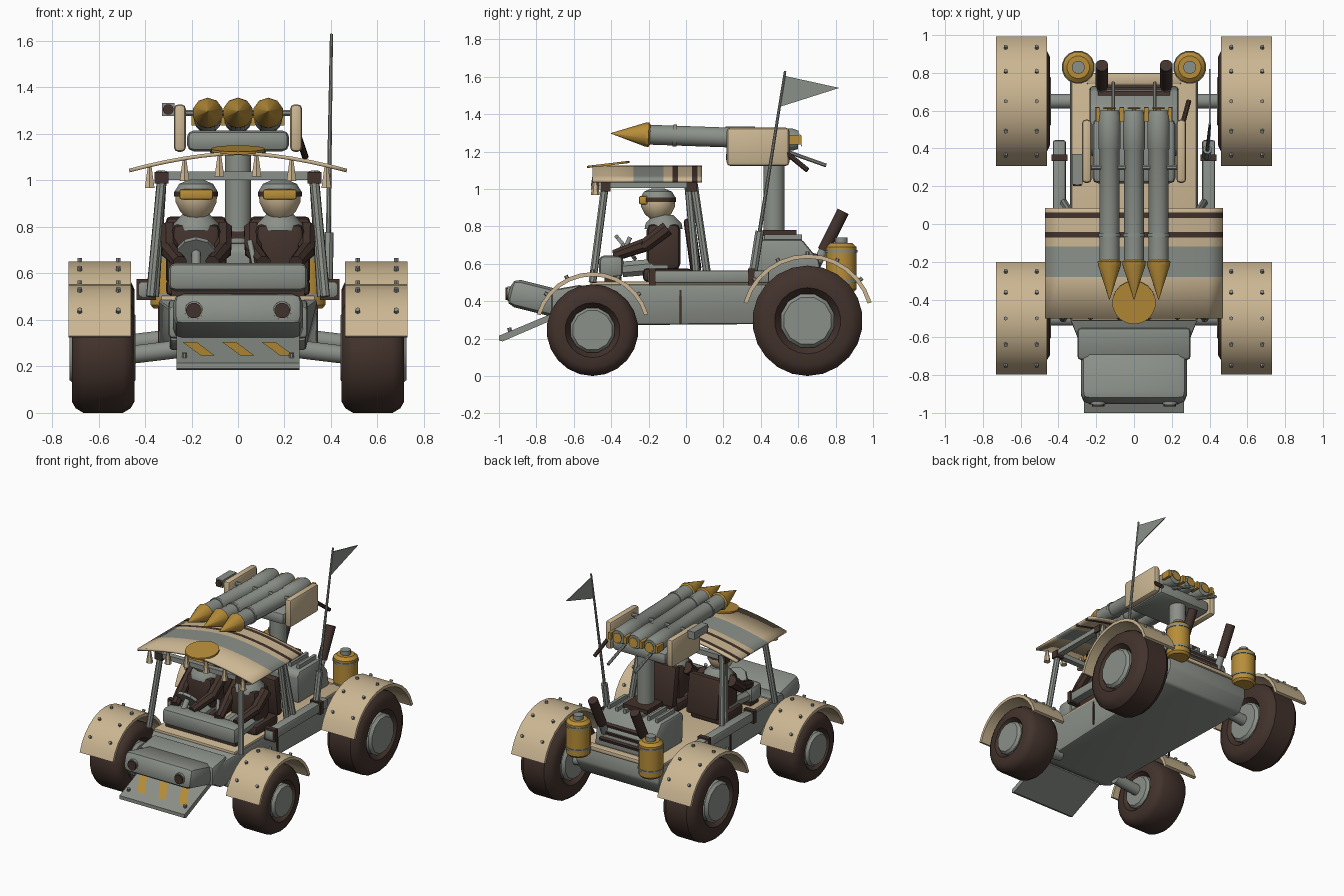
import bpy, bmesh, math
from mathutils import Vector, Matrix

old = bpy.data.objects.get("Cube")
if old:
    bpy.data.objects.remove(old, do_unlink=True)

def material(name, rgb):
    m = bpy.data.materials.new(name)
    m.use_nodes = True
    m.diffuse_color = (*rgb, 1)
    m.node_tree.nodes["Principled BSDF"].inputs["Base Color"].default_value = (*rgb, 1)
    return m

SAND = material("sand", (.60, .47, .29))
GREY = material("grey", (.26, .28, .25))
BROWN = material("dark brown", (.055, .032, .025))
GOLD = material("ochre", (.48, .27, .04))

def finish(name, bm, *mats, smooth=True):
    bmesh.ops.recalc_face_normals(bm, faces=bm.faces[:])
    me = bpy.data.meshes.new(name)
    bm.to_mesh(me)
    bm.free()
    for m in mats:
        me.materials.append(m)
    if smooth:
        me.polygons.foreach_set("use_smooth", [True] * len(me.polygons))
        me.set_sharp_from_angle(angle=math.radians(35))
    ob = bpy.data.objects.new(name, me)
    bpy.context.collection.objects.link(ob)
    return ob

def bevel(bm, width):
    if width:
        bmesh.ops.bevel(bm, geom=bm.edges[:], offset=width, segments=2, profile=.5, affect='EDGES')

def box(name, mat, centre, size, bev=0, tilt=0):
    # Box tilted about x, in degrees
    bm = bmesh.new()
    bmesh.ops.create_cube(bm, size=1, matrix=Matrix.Diagonal((*size, 1)))
    bevel(bm, bev)
    bm.transform(Matrix.Translation(centre) @ Matrix.Rotation(math.radians(tilt), 4, 'X'))
    return finish(name, bm, mat)

def prism(name, mat, pts, x0, x1, bev=0):
    # Side profile (y, z) stretched across x
    bm = bmesh.new()
    f = bm.faces.new([bm.verts.new((x0, y, z)) for y, z in pts])
    new = bmesh.ops.extrude_face_region(bm, geom=[f])["geom"]
    bmesh.ops.translate(bm, vec=(x1 - x0, 0, 0), verts=[v for v in new if isinstance(v, bmesh.types.BMVert)])
    bmesh.ops.recalc_face_normals(bm, faces=bm.faces[:])
    bevel(bm, bev)
    return finish(name, bm, mat)

def lathe(name, mats, base, axis, profile, n=16):
    # Profile of (distance along axis, radius), closed at both ends
    bm = bmesh.new()
    rings = [[bm.verts.new((r * math.cos(a), r * math.sin(a), d))
              for a in (math.tau * (i + .5) / n for i in range(n))] for d, r in profile]
    for a, b in zip(rings, rings[1:]):
        for i in range(n):
            j = (i + 1) % n
            bm.faces.new((a[i], a[j], b[j], b[i]))
    bm.faces.new(rings[0])
    bm.faces.new(rings[-1])
    rot = Vector(axis).to_track_quat('Z', 'Y').to_matrix().to_4x4()
    bm.transform(Matrix.Translation(base) @ rot)
    return finish(name, bm, *(mats if isinstance(mats, tuple) else (mats,)))

def rod(name, mat, p, q, r, r2=None, n=12):
    d = Vector(q) - Vector(p)
    return lathe(name, mat, p, d, [(0, r), (d.length, r if r2 is None else r2)], n)

UP = (0, 0, 1)

# Hull, narrowing to the front
hull = prism("hull", GREY, [(-.68, .31), (-.63, .45), (-.5, .49), (.79, .49), (.8, .38),
                           (.74, .28), (-.6, .27)], -.34, .34, .015)
for v in hull.data.vertices:
    if v.co.y < -.55:
        v.co.x *= .86
box("deck", SAND, (0, .13, .492), (.66, 1.28, .025), .005)
box("nose", GREY, (0, -.8, .415), (.56, .3, .15), .045, -14)
prism("bonnet", GREY, [(-.72, .32), (-.72, .46), (-.55, .49), (-.55, .32)], -.3, .3, .02)
prism("front_flap", GREY, [(-1, .19), (-.98, .185), (-.69, .31), (-.69, .345), (-1, .215)], -.265, .265)

# Slanted warning stripes lying on the flap
for i, x in enumerate((-.24, -.07, .1)):
    bm = bmesh.new()
    flap = lambda y: .222 + (y + 1) * .419
    bm.faces.new([bm.verts.new((x + dx, y, flap(y))) for dx, y in
                  ((0, -.8), (.06, -.8), (.14, -.94), (.08, -.94))])
    finish(f"flap_stripe_{i}", bm, GOLD, smooth=False)

# Wheels, fenders and rivets, with running gear on both sides
for s, side in ((-1, "right"), (1, "left")):
    for end, yc, R, FR in (("front", -.5, .245, .31), ("rear", .65, .295, .356)):
        tag = f"{end}_{side}"
        c = (s * .58, yc, R)
        half = [(.09, .48), (.135, .6), (.135, .8), (.118, .92), (.085, 1)]
        prof = [(-w, r * R) for w, r in half] + [(w, r * R) for w, r in half[::-1]]
        lathe(f"tyre_{tag}", BROWN, c, (s, 0, 0), prof, 22)
        lathe(f"hub_{tag}", GREY, c, (s, 0, 0), [(-.14, .44 * R), (-.12, .5 * R), (.125, .5 * R), (.145, .44 * R)], 12)
        rod(f"axle_{tag}", GREY, (s * .25, yc, R + .03), (s * .5, yc, R), .04)
        angles = [math.radians(-74 + 148 * i / 12) for i in range(13)]
        arc = lambda rad, aa: [(yc + rad * math.sin(a), R + rad * math.cos(a)) for a in aa]
        prism(f"fender_{tag}", SAND, arc(FR, angles) + arc(FR - .022, angles[::-1]), s * .46, s * .73)
        for k in range(-2, 3):
            a = math.radians(k * 26)
            d = Vector((0, math.sin(a), math.cos(a)))
            for x in (.515, .68):
                p = Vector((s * x, yc, R)) + d * (FR - .005)
                rod(f"rivet_{tag}", GREY, p, p + d * .02, .011, n=6)
    # Side bars with clamps
    box(f"side_bar_{side}", GREY, (s * .395, .12, .53), (.07, .65, .07), .015)
    for y in (-.18, .35):
        box(f"bar_clamp_{side}", BROWN, (s * .395, y, .53), (.085, .035, .09))
    box(f"hull_seam_{side}", BROWN, (s * .341, -.03, .37), (.008, .012, .18))
    # Headlamps and flap bolts
    rod(f"headlamp_rim_{side}", GREY, (s * .19, -.88, .44), (s * .19, -.955, .44), .043, .04)
    rod(f"headlamp_{side}", BROWN, (s * .19, -.94, .44), (s * .19, -.965, .44), .034)
    rod(f"flap_bolt_{side}", GREY, (s * .23, -.94, .235), (s * .23, -.945, .258), .012, n=8)
    # Canopy posts and rails
    for name, y0, y1, x0 in (("front_post", -.5, -.43, .375), ("rear_post", .12, .04, .375), ("rear_brace", .06, .01, .36)):
        rod(f"{name}_{side}", GREY, (s * x0, y0, .5), (s * .325, y1, 1.04), .021, n=8)
    for y in (-.43, .03):
        box(f"post_cap_{side}", BROWN, (s * .33, y, 1.012), (.06, .055, .05))
    box(f"canopy_rail_{side}", GREY, (s * .33, -.2, 1.022), (.045, .5, .035))
    # Fuel canister
    lathe(f"canister_{side}", GOLD, (s * .295, .83, .45), UP,
          [(0, .07), (.015, .083), (.24, .083), (.26, .06)], 16)
    for z in (.5, .66):
        rod(f"canister_band_{side}", GREY, (s * .295, .83, z), (s * .295, .83, z + .014), .088, n=16)
    rod(f"canister_cap_{side}", GREY, (s * .295, .83, .7), (s * .295, .83, .74), .035)
    box(f"canister_bracket_{side}", GREY, (s * .28, .76, .48), (.1, .1, .04))
    # Exhaust
    rod(f"exhaust_{side}", GREY, (s * .17, .69, .58), (s * .17, .745, .69), .026)
    rod(f"exhaust_muffler_{side}", BROWN, (s * .17, .735, .67), (s * .17, .84, .88), .034)

# Canopy: arched sheet coloured in bands along its length
bm = bmesh.new()
rows = (-.5, -.28, -.12, -.072, -.043, .033, .062, .085)
grid = [[bm.verts.new((x, y, 1.125 - .075 * (abs(x) / .47) ** 1.7)) for x in
         (.47 * i / 6 for i in range(-6, 7))] for y in rows]
for j in range(len(rows) - 1):
    for i in range(12):
        f = bm.faces.new((grid[j][i], grid[j][i + 1], grid[j + 1][i + 1], grid[j + 1][i]))
        f.material_index = {1: 1, 3: 2, 5: 2}.get(j, 0)
canopy = finish("canopy", bm, SAND, GREY, BROWN)
sol = canopy.modifiers.new("thickness", 'SOLIDIFY')
sol.thickness = .016
for y in (-.43, .03):
    box("canopy_crossbar", GREY, (0, y, 1.02), (.7, .04, .035))
lathe("canopy_disc", GOLD, (0, -.415, 1.125), (0, -.12, 1), [(0, .115), (.012, .115)], 18)
for x in (-.38, -.23, -.08, .08, .23, .38):
    top = 1.12 - .075 * (abs(x) / .47) ** 1.7
    rod("canopy_tassel", SAND, (x, -.485, top - .1), (x, -.485, top), .024, .008, 6)

# Dashboard
box("dashboard", GREY, (0, -.4, .585), (.6, .13, .12), .03)
box("dashboard_base", BROWN, (0, -.39, .51), (.57, .09, .04))
rod("steering_column", GREY, (-.18, -.4, .6), (-.18, -.33, .69), .02)
lathe("steering_wheel", GREY, (-.18, -.33, .68), (0, .6, .5), [(0, .085), (.02, .085)], 10)
rod("control_stick", GREY, (.08, -.36, .6), (.05, -.3, .74), .012)

# Crew and seats
for s, side in ((-1, "right"), (1, "left")):
    x = s * .18
    box(f"seat_back_{side}", BROWN, (x, .035, .7), (.26, .06, .29), .02, 8)
    box(f"seat_base_{side}", BROWN, (x, -.1, .54), (.26, .26, .07), .02)
    box(f"torso_{side}", BROWN, (x, -.12, .69), (.21, .18, .25), .035)
    lathe(f"collar_{side}", GREY, (x, -.12, .785), UP, [(0, .105), (.03, .1), (.075, .055)], 12)
    head = lathe(f"head_{side}", (SAND, GREY), (x, -.15, .835), UP,
                 [(0, .035), (.03, .07), (.07, .09), (.12, .093), (.15, .075), (.167, .035)], 14)
    for p in head.data.polygons:
        p.material_index = int(p.center.z > .955)
    rod(f"goggle_strap_{side}", BROWN, (x, -.15, .93), (x, -.15, .953), .097, n=14)
    box(f"goggles_{side}", GOLD, (x, -.222, .94), (.145, .06, .045), .01)
    for t in (-1, 1):
        rod(f"upper_arm_{side}", BROWN, (x + t * .115, -.1, .79), (x + t * .115, -.23, .69), .042, .038, 8)
        rod(f"forearm_{side}", BROWN, (x + t * .115, -.22, .7), (x + t * .07, -.38, .645), .038, .032, 8)
        rod(f"thigh_{side}", GREY, (x + t * .06, -.1, .59), (x + t * .06, -.34, .57), .045, n=8)

# Engine block with cooling fins and rear louvres
prism("engine", GREY, [(.37, .5), (.36, .7), (.39, .73), (.62, .73), (.71, .62), (.73, .5)], -.235, .235, .015)
for i in range(7):
    box("engine_fin", GREY, (-.195 + i * .065, .52, .74), (.022, .2, .035))
for i in range(3):
    box("engine_louvre", BROWN, (0, .72 - i * .018, .555 + i * .045), (.38, .035, .022), 0, -15)
box("rear_bar", SAND, (0, .77, .5), (.5, .06, .03), .008)

# Launcher post and cradle
box("post_base", BROWN, (0, .5, .765), (.2, .18, .03))
rod("launcher_post", GREY, (0, .47, .73), (0, .47, 1.16), .058, n=16)
box("launcher_cradle", GREY, (0, .385, 1.17), (.44, .34, .09), .03)
for s, side in ((-1, "right"), (1, "left")):
    box(f"cradle_plate_{side}", SAND, (s * .25, .385, 1.225), (.052, .335, .205), .02)
    rod(f"aim_handle_{side}", GREY, (s * .11, .54, 1.2), (s * .11, .75, 1.125), .011, n=8)
rod("cradle_crossbar", GREY, (-.28, .3, 1.29), (.24, .3, 1.29), .014, n=8)
rod("firing_lever", BROWN, (.26, .54, 1.19), (.29, .65, 1.1), .014, n=8)

# Rockets in a row
axis = Vector((0, -1, .035))
for i in (-1, 0, 1):
    base = Vector((i * .13, .6, 1.262))
    lathe("launch_tube", GREY, base, axis,
          [(0, .05), (.03, .06), (.2, .06), (.21, .054), (.82, .054)], 16)
    lathe("tube_band", GREY, base + axis * .65, axis, [(0, .06), (.02, .06)], 16)
    lathe("rocket_tip", GOLD, base + axis * .79, axis, [(0, .052), (.01, .066), (.03, .063), (.21, .002)], 10)
    rod("rocket_tail", GOLD, base + Vector((0, .015, 0)), base - axis * .012, .036)
for x in (-.19, -.065, .065, .19):
    box("tail_clip", GOLD, (x, .58, 1.262), (.022, .075, .05))

# Aiming sight
box("sight", GREY, (-.3, .29, 1.305), (.055, .16, .055))
rod("sight_lens", BROWN, (-.3, .22, 1.305), (-.3, .2, 1.305), .023)

# Flag mast
foot, top = Vector((.385, .36, .56)), Vector((.402, .53, 1.63))
rod("mast_foot", GREY, foot, foot.lerp(top, .2), .024, n=8)
rod("mast", GREY, foot, top, .012, .007, 8)
prism("flag", GREY, [(.525, 1.605), (.82, 1.54), (.505, 1.44)], .398, .404)
